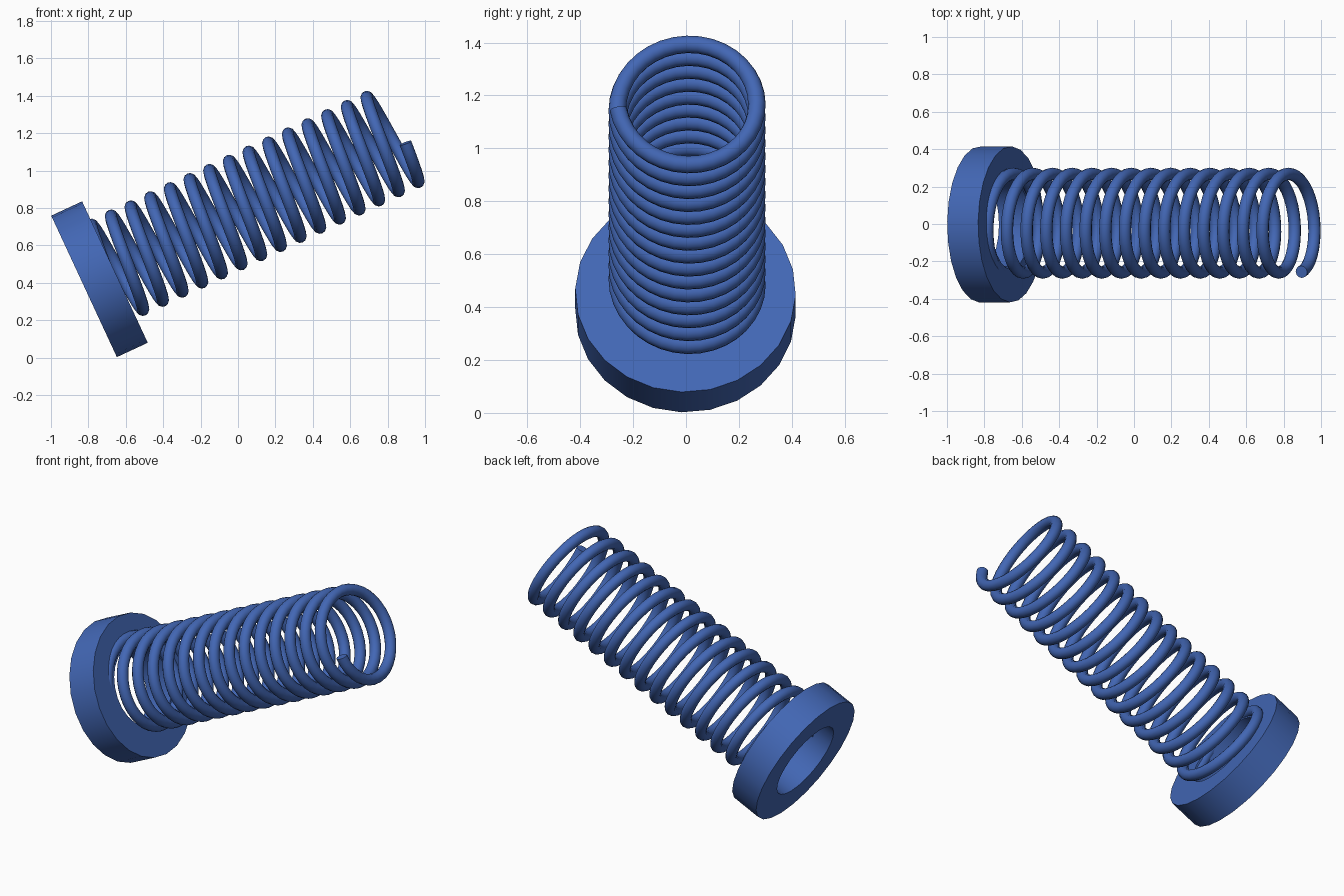
import bpy, bmesh, math
from mathutils import Matrix, Vector

if "Cube" in bpy.data.objects:
    bpy.data.objects.remove(bpy.data.objects["Cube"])

TILT = Matrix.Translation((-0.658, 0, 0.457)) @ Matrix.Rotation(math.radians(65.1), 4, 'Y')

blue = bpy.data.materials.new("steel blue")
blue.diffuse_color = (0.055, 0.135, 0.46, 1)
blue.use_nodes = True
blue.node_tree.nodes["Principled BSDF"].inputs["Base Color"].default_value = blue.diffuse_color


def finish(obj, angle):
    """Shared colour, tilt and smooth shading."""
    obj.data.materials.clear()
    obj.data.materials.append(blue)
    obj.matrix_world = TILT
    bpy.ops.object.select_all(action='DESELECT')
    obj.select_set(True)
    bpy.context.view_layer.objects.active = obj
    bpy.ops.object.shade_smooth_by_angle(angle=math.radians(angle))


# collar: thick ring whose upper face lies at local z = 0
SIDES, OUTER, INNER, THICK = 24, 0.417, 0.24, 0.182
bm = bmesh.new()
rings = []
for r, z in ((OUTER, -THICK), (OUTER, 0), (INNER, 0), (INNER, -THICK)):
    ring = []
    for i in range(SIDES):
        a = math.tau * i / SIDES - math.radians(2)
        ring.append(bm.verts.new((r * math.cos(a), r * math.sin(a) - 0.002, z)))
    rings.append(ring)
for k in range(4):
    lo, hi = rings[k], rings[(k + 1) % 4]
    for i in range(SIDES):
        j = (i + 1) % SIDES
        bm.faces.new((lo[i], lo[j], hi[j], hi[i]))
bmesh.ops.recalc_face_normals(bm, faces=bm.faces)
mesh = bpy.data.meshes.new("collar")
bm.to_mesh(mesh)
bm.free()
collar = bpy.data.objects.new("collar", mesh)
bpy.context.collection.objects.link(collar)
finish(collar, 35)

# coil spring: round wire swept along a fifteen-turn helix
COIL_R, WIRE_R, PITCH, STEPS, WIRE_SIDES = 0.264, 0.033, 0.1159, 36, 12
START, TURNS = -0.278, 15
bm = bmesh.new()
prev = None
for i in range(TURNS * STEPS + 1):
    t = START + i / STEPS
    a = math.tau * t
    out = Vector((-math.cos(a), math.sin(a), 0))
    centre = Vector((-0.018, 0.004, -0.007 + PITCH * t)) + out * COIL_R
    tangent = Vector((math.sin(a), math.cos(a), PITCH / (math.tau * COIL_R))).normalized()
    side = tangent.cross(out)
    ring = []
    for k in range(WIRE_SIDES):
        b = math.tau * k / WIRE_SIDES
        ring.append(bm.verts.new(centre + WIRE_R * (math.cos(b) * out + math.sin(b) * side)))
    if prev:
        for k in range(WIRE_SIDES):
            n = (k + 1) % WIRE_SIDES
            bm.faces.new((prev[k], prev[n], ring[n], ring[k]))
    else:
        bm.faces.new(ring)
    prev = ring
bm.faces.new(prev)
bmesh.ops.recalc_face_normals(bm, faces=bm.faces)
mesh = bpy.data.meshes.new("coil_spring")
bm.to_mesh(mesh)
bm.free()
spring = bpy.data.objects.new("coil_spring", mesh)
bpy.context.collection.objects.link(spring)
finish(spring, 45)
